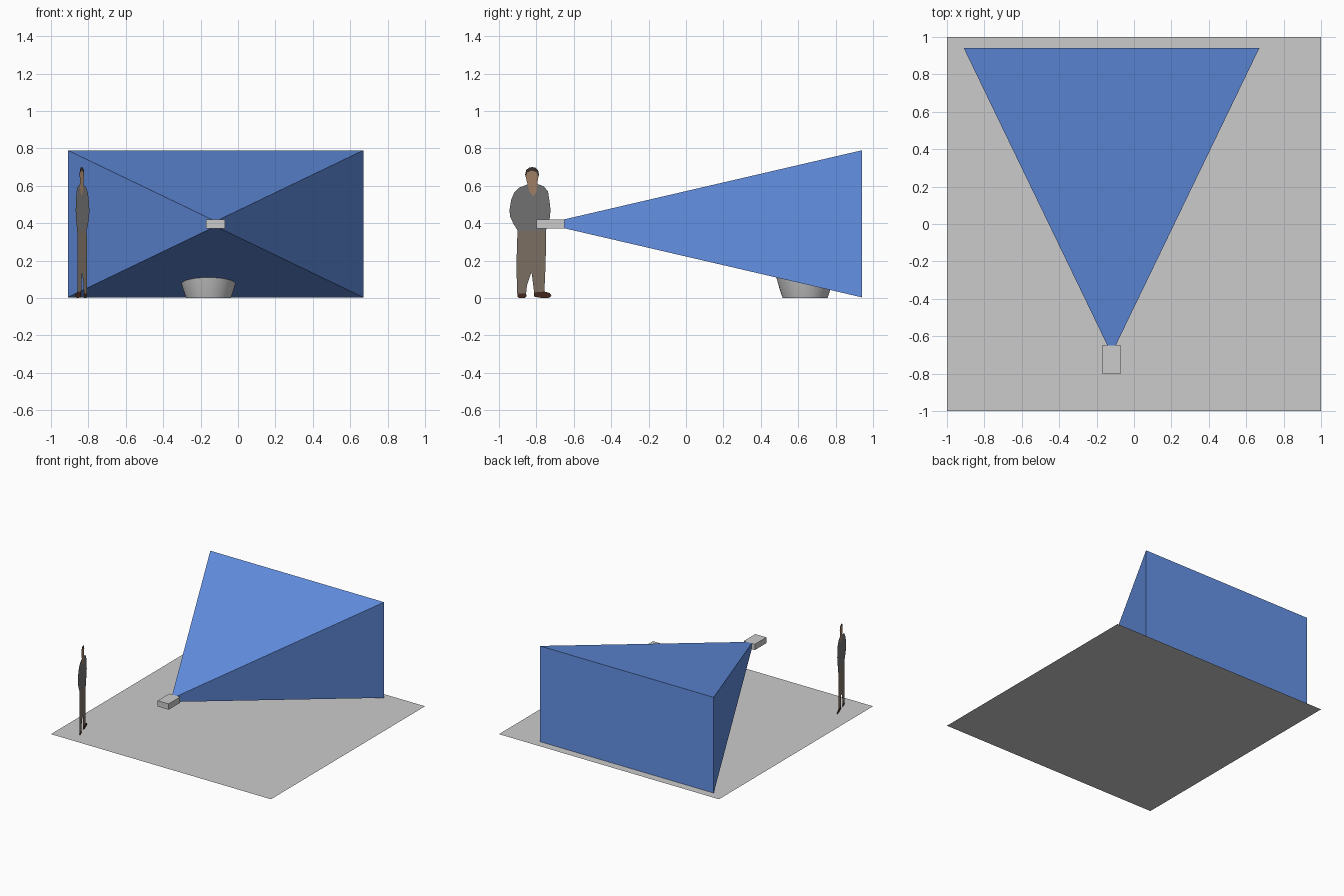
import bpy, math

if "Cube" in bpy.data.objects:
    bpy.data.objects.remove(bpy.data.objects["Cube"])


def material(name, rgb):
    m = bpy.data.materials.new(name)
    m.diffuse_color = (*rgb, 1)
    m.use_nodes = True
    m.node_tree.nodes["Principled BSDF"].inputs["Base Color"].default_value = m.diffuse_color
    return m


def mesh_object(name, verts, faces, mat=None):
    me = bpy.data.meshes.new(name)
    me.from_pydata(verts, [], faces)
    me.update()
    ob = bpy.data.objects.new(name, me)
    bpy.context.collection.objects.link(ob)
    if mat:
        me.materials.append(mat)
    return ob


def rect(cx, y, cz, hw, hh):
    return [(cx + sx * hw, y, cz + sz * hh)
            for sx, sz in ((-1, -1), (1, -1), (1, 1), (-1, 1))]


SIDES = [(i, (i + 1) % 4, (i + 1) % 4 + 4, i + 4) for i in range(4)]
CX, CZ = -0.12, 0.397

# ground sheet
mesh_object("ground", [(-1, -1, 0), (1, -1, 0), (1, 1, 0), (-1, 1, 0)], [(0, 1, 2, 3)])

# camera housing
mesh_object("camera_body", rect(CX, -0.80, CZ, 0.05, 0.024) + rect(CX, -0.65, CZ, 0.05, 0.024),
            SIDES + [(3, 2, 1, 0), (4, 5, 6, 7)])

# viewing volume
blue = material("view_blue", (0.13, 0.29, 0.80))
mesh_object("view_volume", rect(CX, -0.65, CZ, 0.022, 0.024) + rect(CX, 0.94, CZ, 0.79, 0.393),
            SIDES + [(4, 5, 6, 7)], blue)

# round tapered planter, mostly inside the viewing volume
N = 48
profile = [(0.12, 0.0), (0.137, 0.05), (0.154, 0.11), (0.175, 0.20), (0.16, 0.20), (0.15, 0.16)]
verts = [(-0.158 + r * math.cos(a), 0.637 + r * math.sin(a), z)
         for r, z in profile for a in (2 * math.pi * i / N for i in range(N))]
faces = [(k * N + i, k * N + (i + 1) % N, (k + 1) * N + (i + 1) % N, (k + 1) * N + i)
         for k in range(len(profile) - 1) for i in range(N)]
faces += [tuple(reversed(range(N))), tuple(range((len(profile) - 1) * N, len(profile) * N))]
planter = mesh_object("planter", verts, faces)
bpy.context.view_layer.objects.active = planter
planter.select_set(True)
bpy.ops.object.shade_smooth_by_angle(angle=math.radians(30))


# flat cut-out figure on a turned vertical plane, outlines given as (y, z)
def cutout(name, outline, mat):
    v = [(-0.832 - (y + 0.8315) * 0.333, y, z) for y, z in outline]
    return mesh_object(name, v, [tuple(range(len(v)))], mat)


skin = material("skin", (0.42, 0.26, 0.16))
hair = material("hair", (0.05, 0.035, 0.03))
cloth = material("jacket_grey", (0.20, 0.20, 0.20))
tan = material("trouser_tan", (0.24, 0.19, 0.15))
leather = material("shoe_brown", (0.07, 0.025, 0.015))

hairline = [(-0.856, 0.645), (-0.849, 0.672), (-0.823, 0.682), (-0.797, 0.672), (-0.790, 0.645)]
neckline = [(-0.846, 0.608), (-0.838, 0.572), (-0.817, 0.542), (-0.798, 0.572), (-0.794, 0.610)]
cutout("hair", [(-0.860, 0.66), (-0.854, 0.684), (-0.840, 0.697), (-0.823, 0.70), (-0.804, 0.697),
                (-0.791, 0.684), (-0.786, 0.66)] + hairline[::-1], hair)
cutout("head_and_neck", hairline + [(-0.793, 0.625)] + neckline[::-1] + [(-0.852, 0.625)], skin)

hem = [(-0.901, 0.362), (-0.82, 0.358), (-0.749, 0.362)]
cutout("jacket", neckline + [(-0.760, 0.597), (-0.738, 0.570), (-0.730, 0.52), (-0.724, 0.47),
                             (-0.730, 0.415)] + hem[::-1] +
       [(-0.922, 0.396), (-0.940, 0.435), (-0.944, 0.47), (-0.935, 0.524), (-0.918, 0.565),
        (-0.893, 0.590)], cloth)
cutout("trousers", hem + [(-0.750, 0.20), (-0.757, 0.035), (-0.812, 0.030), (-0.826, 0.14),
                          (-0.850, 0.07), (-0.855, 0.025), (-0.904, 0.025), (-0.906, 0.20)], tan)
cutout("left_shoe", [(-0.902, 0.025), (-0.855, 0.025), (-0.853, 0.010), (-0.862, 0.0),
                     (-0.892, 0.0), (-0.902, 0.008)], leather)
cutout("right_shoe", [(-0.812, 0.030), (-0.757, 0.035), (-0.728, 0.026), (-0.719, 0.012),
                      (-0.728, 0.002), (-0.770, 0.0), (-0.812, 0.008)], leather)
